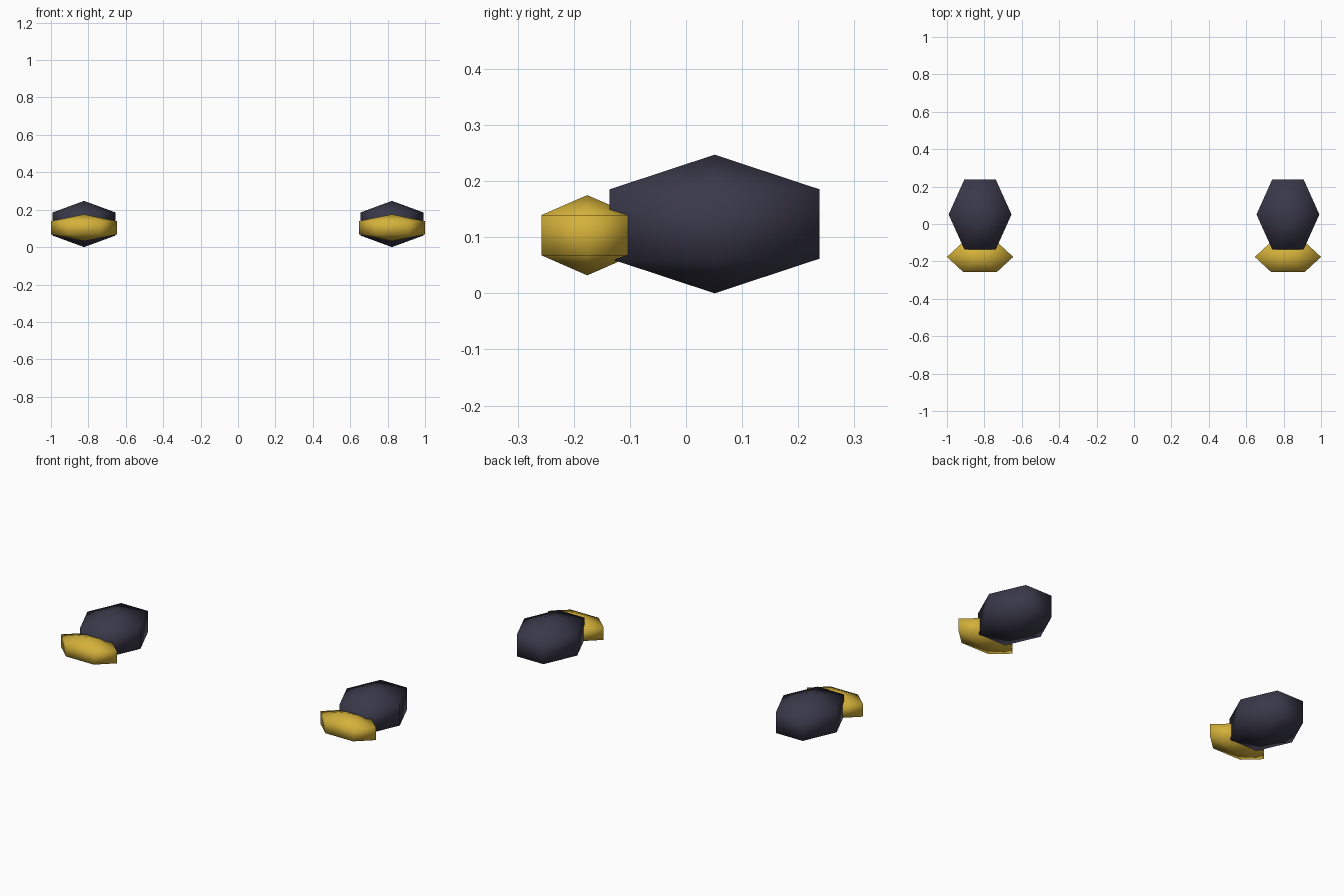
import bpy
import math

if "Cube" in bpy.data.objects:
    bpy.data.objects.remove(bpy.data.objects["Cube"])


def material(name, rgb):
    m = bpy.data.materials.new(name)
    m.diffuse_color = (*rgb, 1.0)
    m.use_nodes = True
    m.node_tree.nodes["Principled BSDF"].inputs["Base Color"].default_value = m.diffuse_color
    return m


DARK = material("dark slate", (0.042, 0.040, 0.067))
GOLD = material("gold", (0.66, 0.44, 0.042))


def faceted_ball(name, loc, half, mat):
    """Six-sided, three-ring ball stretched to the given radii."""
    bpy.ops.mesh.primitive_uv_sphere_add(segments=6, ring_count=3, radius=1, location=loc)
    ob = bpy.context.object
    ob.name = name
    # put two of the six side corners on the x axis
    for v in ob.data.vertices:
        x, y, z = v.co
        if abs(x) < 0.01 and abs(y) > 0.8:
            break
    else:
        v = None
    turn = math.radians(30) if v else 0.0
    c, s = math.cos(turn), math.sin(turn)
    for v in ob.data.vertices:
        x, y, z = v.co
        v.co = ((x * c - y * s) * half[0], (x * s + y * c) * half[1], z * half[2])
    ob.data.materials.append(mat)
    bpy.ops.object.shade_smooth_by_angle(angle=math.radians(80))
    return ob


# A pair of boots, each with a gold cap at the toe
for side, sx in (("left", -1), ("right", 1)):
    faceted_ball(side + "_boot", (sx * 0.823, 0.051, 0.1235),
                 (0.194, 0.2495, 0.1235), DARK)
    faceted_ball(side + "_toe_cap", (sx * 0.823, -0.186 + 0.010, 0.1035),
                 (0.2044, 0.1092, 0.0715), GOLD)
